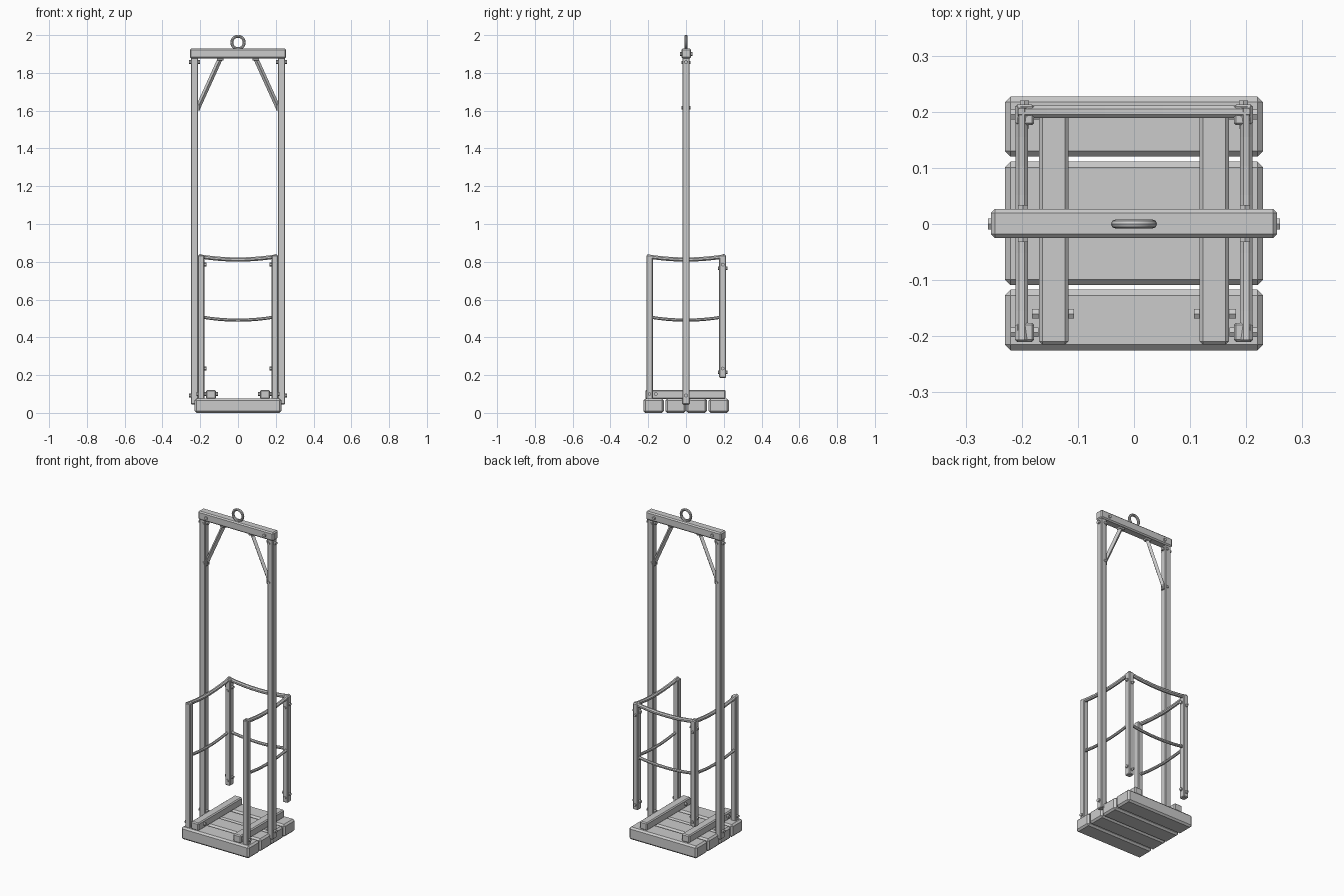
import bpy, bmesh, math
from mathutils import Vector

if "Cube" in bpy.data.objects:
    bpy.data.objects.remove(bpy.data.objects["Cube"])


def add_object(name, bm):
    mesh = bpy.data.meshes.new(name)
    bm.to_mesh(mesh)
    bm.free()
    ob = bpy.data.objects.new(name, mesh)
    bpy.context.collection.objects.link(ob)
    return ob


def box(name, lo, hi, bevel=0.004):
    lo, hi = Vector(lo), Vector(hi)
    bm = bmesh.new()
    bmesh.ops.create_cube(bm, size=1)
    bmesh.ops.scale(bm, vec=hi - lo, verts=bm.verts)
    bmesh.ops.translate(bm, vec=(lo + hi) / 2, verts=bm.verts)
    if bevel:
        bmesh.ops.bevel(bm, geom=bm.edges[:], offset=bevel, segments=1,
                        affect='EDGES', profile=0.5)
    return add_object(name, bm)


def rod(name, a, b, radius, sides):
    a, b = Vector(a), Vector(b)
    bm = bmesh.new()
    bmesh.ops.create_cone(bm, cap_ends=True, segments=sides, radius1=radius,
                          radius2=radius, depth=(b - a).length)
    bm.transform(((b - a).to_track_quat('Z', 'Y')).to_matrix().to_4x4())
    bmesh.ops.translate(bm, vec=(a + b) / 2, verts=bm.verts)
    return add_object(name, bm)


def sagging_rail(name, a, b, sag, radius, sides=8, steps=8):
    # tube swept along a shallow parabola
    a, b = Vector(a), Vector(b)
    side = (b - a).normalized().cross(Vector((0, 0, 1)))
    bm = bmesh.new()
    rings = []
    for i in range(steps + 1):
        t = i / steps
        c = a.lerp(b, t) - Vector((0, 0, sag * 4 * t * (1 - t)))
        rings.append([bm.verts.new(c + radius * (side * math.cos(u) + Vector((0, 0, math.sin(u)))))
                      for u in (2 * math.pi * (k + 0.5) / sides for k in range(sides))])
    for r, s in zip(rings, rings[1:]):
        for k in range(sides):
            j = (k + 1) % sides
            bm.faces.new((r[k], r[j], s[j], s[k]))
    bm.faces.new(rings[0])
    bm.faces.new(rings[-1])
    bmesh.ops.recalc_face_normals(bm, faces=bm.faces[:])
    return add_object(name, bm)


# floor planks
for i, (y0, y1) in enumerate([(-0.225, -0.117), (-0.109, -0.001), (0.001, 0.111), (0.12, 0.227)]):
    box(f"floor_plank_{i}", (-0.23, y0, 0), (0.23, y1, 0.076), 0.01)

# top beam with its lifting ring
box("top_beam", (-0.255, -0.025, 1.876), (0.255, 0.027, 1.928), 0.007)
bpy.ops.mesh.primitive_torus_add(location=(0, 0, 1.961), rotation=(math.pi / 2, 0, 0),
                                 major_segments=20, minor_segments=8,
                                 major_radius=0.033, minor_radius=0.008)
bpy.context.object.name = "lifting_ring"
bpy.ops.object.shade_smooth_by_angle()

for s, tag in ((-1, "left"), (1, "right")):
    # floor bearer, tall post and diagonal brace
    x = s * 0.143
    box(f"floor_bearer_{tag}", (x - 0.026, -0.215, 0.074), (x + 0.026, 0.21, 0.122), 0.006)
    x = s * 0.23
    box(f"tall_post_{tag}", (x - 0.019, -0.019, 0.045), (x + 0.019, 0.019, 1.885))
    rod(f"brace_{tag}", (s * 0.09, 0, 1.885), (s * 0.217, 0, 1.605), 0.013, 4)
    box(f"brace_top_foot_{tag}", (s * 0.095 - 0.017, -0.014, 1.865),
        (s * 0.095 + 0.017, 0.014, 1.878), 0.002)
    box(f"brace_low_foot_{tag}", (s * 0.208 - 0.006, -0.014, 1.6),
        (s * 0.208 + 0.006, 0.014, 1.632), 0.002)

    # railing posts; the rear ones hang clear of the floor
    x = s * 0.195
    box(f"front_rail_post_{tag}", (x - 0.017, -0.21, 0.07), (x + 0.017, -0.176, 0.835))
    box(f"rear_rail_post_{tag}", (x - 0.017, 0.176, 0.185), (x + 0.017, 0.213, 0.835))

    # side rails
    x = s * 0.2
    sagging_rail(f"side_top_rail_{tag}", (x, -0.207, 0.829), (x, 0.207, 0.829), 0.017, 0.012)
    sagging_rail(f"side_mid_rail_{tag}", (x, -0.19, 0.507), (x, 0.19, 0.507), 0.016, 0.009)

    # through bolts in the tall posts, along both axes
    for i, z in enumerate((0.092, 1.857)):
        rod(f"post_bolt_{tag}_{i}", (s * 0.2, 0, z), (s * 0.26, 0, z), 0.011, 6)
    for i, z in enumerate((0.065, 1.615, 1.855)):
        rod(f"post_cross_bolt_{tag}_{i}", (s * 0.222, -0.025, z), (s * 0.222, 0.025, z), 0.009, 6)
    rod(f"beam_bolt_{tag}", (s * 0.198, -0.032, 1.9), (s * 0.198, 0.034, 1.9), 0.01, 6)

    # rear post bolts and front bearer bolts
    for i, z in enumerate((0.235, 0.785)):
        rod(f"rear_post_bolt_{tag}_{i}", (s * 0.168, 0.195, z), (s * 0.22, 0.195, z), 0.01, 6)
        rod(f"rear_post_cross_bolt_{tag}_{i}", (s * 0.195, 0.17, z - 0.02),
            (s * 0.195, 0.22, z - 0.02), 0.009, 6)
    rod(f"bearer_bolt_{tag}", (s * 0.107, -0.16, 0.1), (s * 0.182, -0.16, 0.1), 0.01, 6)
    rod(f"front_post_bolt_{tag}", (s * 0.17, -0.193, 0.1), (s * 0.22, -0.193, 0.1), 0.01, 6)

# back rails
sagging_rail("back_top_rail", (-0.207, 0.2, 0.829), (0.207, 0.2, 0.829), 0.017, 0.012)
sagging_rail("back_mid_rail", (-0.19, 0.2, 0.507), (0.19, 0.2, 0.507), 0.016, 0.009)
